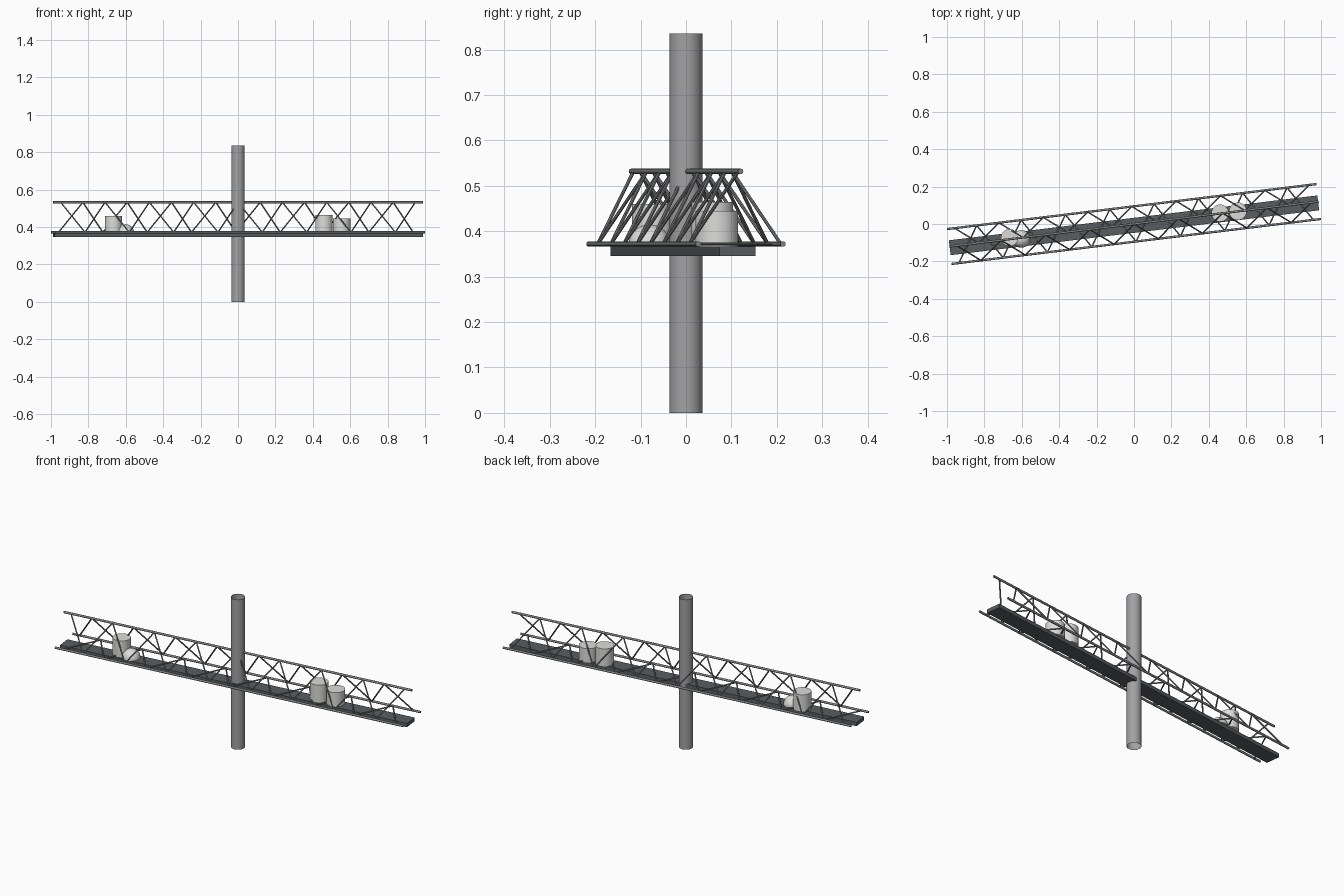
import bpy, bmesh, math
from mathutils import Vector, Matrix

if "Cube" in bpy.data.objects:
    bpy.data.objects.remove(bpy.data.objects["Cube"])

YAW = Matrix.Rotation(math.atan2(0.24, 1.97), 4, 'Z')   # gantry is turned in plan


def material(name, rgb):
    m = bpy.data.materials.new(name)
    m.diffuse_color = (*rgb, 1)
    m.use_nodes = True
    m.node_tree.nodes["Principled BSDF"].inputs["Base Color"].default_value = m.diffuse_color
    return m


MAST = material("mast grey", (0.36, 0.36, 0.37))
STEEL = material("truss steel", (0.22, 0.23, 0.23))
DECK = material("deck dark grey", (0.10, 0.11, 0.12))
WHITE = material("antenna off white", (0.72, 0.72, 0.70))


def finish(name, bm, mat, smooth=True):
    mesh = bpy.data.meshes.new(name)
    bm.to_mesh(mesh)
    bm.free()
    ob = bpy.data.objects.new(name, mesh)
    bpy.context.collection.objects.link(ob)
    mesh.materials.append(mat)
    if smooth:
        bpy.ops.object.select_all(action='DESELECT')
        ob.select_set(True)
        bpy.context.view_layer.objects.active = ob
        bpy.ops.object.shade_smooth_by_angle(angle=math.radians(40))
    return ob


def add_rod(bm, a, b, r, sides=8, caps=True):
    a, b = Vector(a), Vector(b)
    d = b - a
    rot = d.to_track_quat('Z', 'Y').to_matrix().to_4x4()
    bmesh.ops.create_cone(bm, cap_ends=caps, segments=sides, radius1=r, radius2=r,
                          depth=d.length, matrix=Matrix.Translation((a + b) / 2) @ rot)


# mast: open tube
bm = bmesh.new()
add_rod(bm, (0, 0, 0), (0, 0, 0.835), 0.036, 32, caps=False)
finish("mast", bm, MAST)

# three truss chords
HALF, WIDE, LOW, HIGH = 0.995, 0.094, 0.372, 0.532
chords = {"top_chord": (0, HIGH), "front_chord": (-WIDE, LOW), "back_chord": (WIDE, LOW)}
for name, (y, z) in chords.items():
    bm = bmesh.new()
    add_rod(bm, (-HALF, y, z), (HALF, y, z), 0.006, 12)
    bm.transform(YAW)
    finish(name, bm, STEEL)


# zigzag bracing between pairs of chords
def bracing(name, first, second, count=16, reach=0.955):
    bm = bmesh.new()
    step = 2 * reach / count
    ends = (chords[first], chords[second])
    for i in range(count):
        p, q = ends[i % 2], ends[(i + 1) % 2]
        x = -reach + i * step
        add_rod(bm, (x, *p), (x + step, *q), 0.0038)
    bm.transform(YAW)
    finish(name, bm, STEEL)


bracing("front_bracing", "top_chord", "front_chord")
bracing("back_bracing", "back_chord", "top_chord")
bracing("bottom_bracing", "front_chord", "back_chord")

# walkway deck
bm = bmesh.new()
bmesh.ops.create_cube(bm, size=1, matrix=Matrix.Translation((0, -0.007, 0.356))
                      @ YAW @ Matrix.Diagonal((1.985, 0.08, 0.021, 1)))
finish("walkway_deck", bm, DECK, smooth=False)

# drums standing on the deck: x, y, radius, top height
for i, (x, y, r, top) in enumerate([(-0.665, -0.073, 0.046, 0.46),
                                    (0.46, 0.058, 0.046, 0.465),
                                    (0.555, 0.068, 0.047, 0.445)]):
    bm = bmesh.new()
    add_rod(bm, (x, y, 0.365), (x, y, top), r, 32)
    finish(f"antenna_drum_{i + 1}", bm, WHITE)

# dome standing on the deck
bm = bmesh.new()
bmesh.ops.create_uvsphere(bm, u_segments=32, v_segments=16, radius=0.047)
bmesh.ops.bisect_plane(bm, geom=bm.verts[:] + bm.edges[:] + bm.faces[:], plane_co=(0, 0, 0),
                       plane_no=(0, 0, -1), clear_outer=True)
bmesh.ops.holes_fill(bm, edges=[e for e in bm.edges if e.is_boundary])
bmesh.ops.translate(bm, verts=bm.verts, vec=(-0.602, -0.08, 0.368))
finish("antenna_dome", bm, WHITE)
